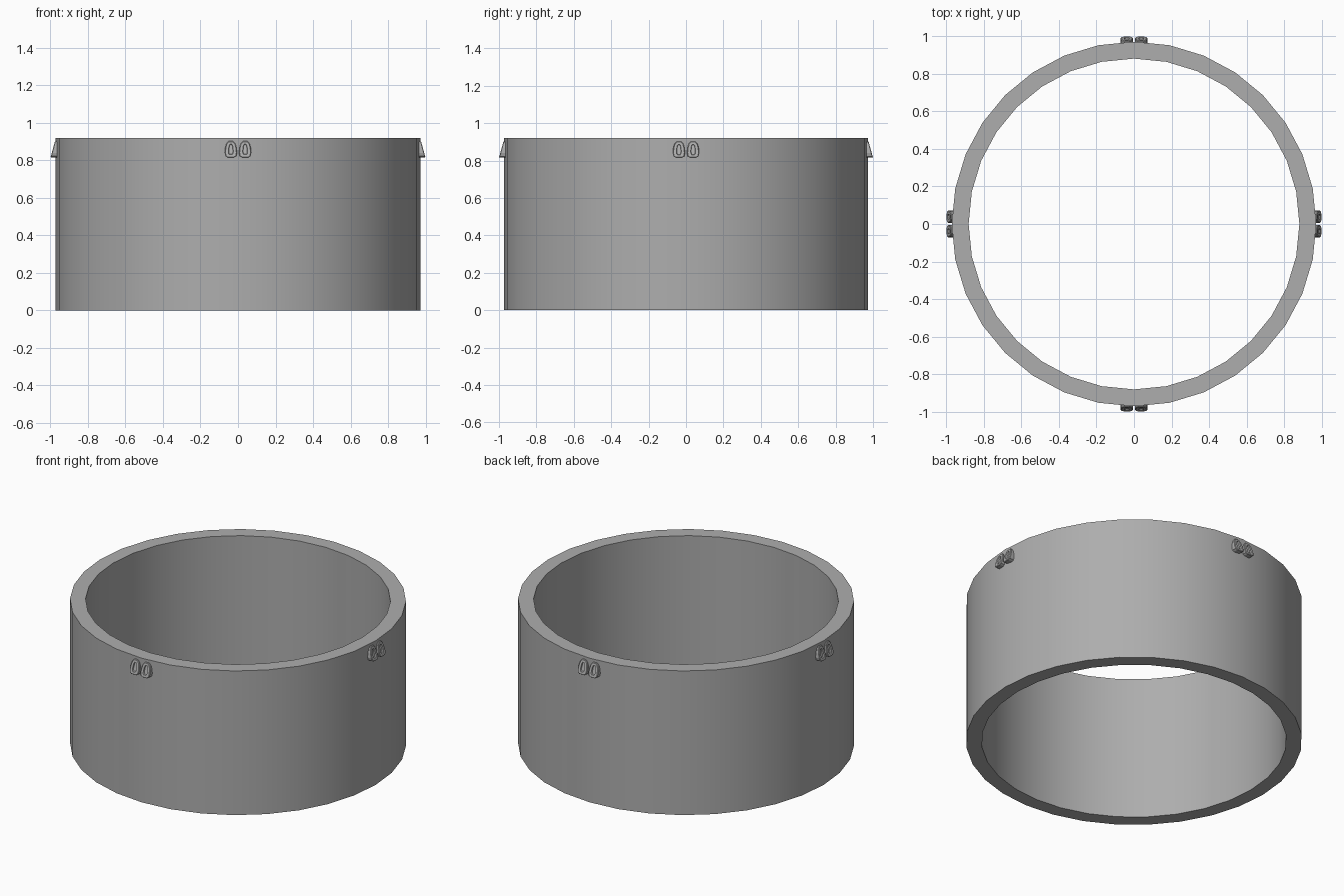
import bpy, bmesh, math

if "Cube" in bpy.data.objects:
    bpy.data.objects.remove(bpy.data.objects["Cube"])

grey = bpy.data.materials.new("mid_grey")
grey.diffuse_color = (0.42, 0.42, 0.42, 1)
grey.use_nodes = True
grey.node_tree.nodes["Principled BSDF"].inputs["Base Color"].default_value = grey.diffuse_color


def finish(name, bm):
    bmesh.ops.recalc_face_normals(bm, faces=bm.faces)
    me = bpy.data.meshes.new(name)
    bm.to_mesh(me)
    bm.free()
    me.materials.append(grey)
    ob = bpy.data.objects.new(name, me)
    bpy.context.collection.objects.link(ob)
    return ob


def bridge(bm, a, b):
    n = len(a)
    for i in range(n):
        bm.faces.new((a[i], a[(i + 1) % n], b[(i + 1) % n], b[i]))


# Open ring wall: rectangular section swept around 32 sides
R, R_IN, H, N = 0.972, 0.882, 0.92, 32
bm = bmesh.new()
loops = []
for r, z in ((R, 0), (R, H), (R_IN, H), (R_IN, 0)):
    loops.append([bm.verts.new((r * math.cos(2 * math.pi * i / N),
                                r * math.sin(2 * math.pi * i / N), z)) for i in range(N)])
for k in range(4):
    bridge(bm, loops[k], loops[(k + 1) % 4])
ring = finish("ring_wall", bm)
bpy.context.view_layer.objects.active = ring
ring.select_set(True)
bpy.ops.object.shade_smooth_by_angle(angle=math.radians(30))
ring.select_set(False)


# Wedge lug: rounded outline, narrow at the top, sloping face with a slot
Z0, Z1 = 0.815, 0.902
HALF = [(0.018, 0.0), (0.029, 0.08), (0.033, 0.28), (0.030, 0.6),
        (0.024, 0.85), (0.012, 1.0)]
OUTLINE = HALF + [(-u, t) for u, t in reversed(HALF)]


def lug_loop(bm, cx, scale_u, scale_t, depth, turn):
    verts = []
    for u, t in OUTLINE:
        t = 0.5 + (t - 0.5) * scale_t
        z = Z0 + t * (Z1 - Z0)
        slope = 1.0 - 0.024 * t
        x = cx + u * scale_u
        y = -(R - 0.02 if depth is None else slope - depth)
        c, s = math.cos(turn), math.sin(turn)
        verts.append(bm.verts.new((x * c - y * s, x * s + y * c, z)))
    return verts


# A pair of lugs on each of the four sides
for side, k in (("front", 0), ("right", 1), ("back", 2), ("left", 3)):
    bm = bmesh.new()
    for cx in (-0.038, 0.038):
        rows = [lug_loop(bm, cx, su, st, d, k * math.pi / 2) for su, st, d in
                ((1, 1, None), (1, 1, 0.003), (0.88, 0.93, 0.0),
                 (0.4, 0.64, 0.0), (0.32, 0.58, 0.008))]
        for a, b in zip(rows, rows[1:]):
            bridge(bm, a, b)
        bm.faces.new(rows[-1])
        bm.faces.new(rows[0])
    finish(side + "_lug_pair", bm)
